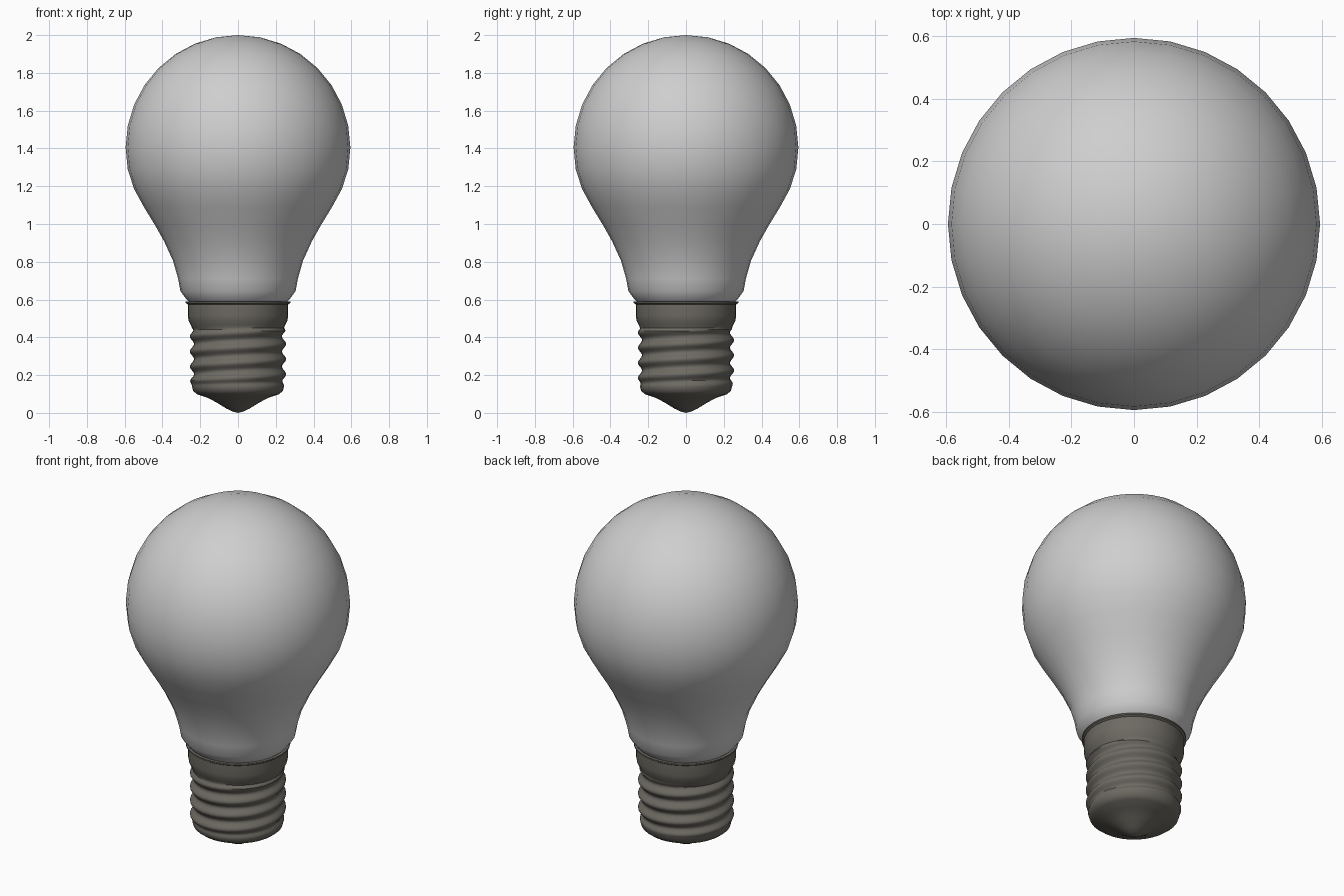
import bpy, bmesh, math

if "Cube" in bpy.data.objects:
    bpy.data.objects.remove(bpy.data.objects["Cube"])

SEG = 32


def material(name, rgb):
    m = bpy.data.materials.new(name)
    m.diffuse_color = (*rgb, 1)
    m.use_nodes = True
    m.node_tree.nodes["Principled BSDF"].inputs["Base Color"].default_value = m.diffuse_color
    return m


def revolve(name, profile, mat, radius_fn=None, angle=40):
    """Lathe a list of (radius, z); radius_fn(r, z, theta) may modulate it."""
    bm = bmesh.new()
    rings = []
    for r, z in profile:
        if r == 0:
            rings.append([bm.verts.new((0, 0, z))] * SEG)
            continue
        ring = []
        for i in range(SEG):
            t = 2 * math.pi * i / SEG
            rr = radius_fn(r, z, t) if radius_fn else r
            ring.append(bm.verts.new((rr * math.cos(t), rr * math.sin(t), z)))
        rings.append(ring)
    for a, b in zip(rings, rings[1:]):
        for i in range(SEG):
            j = (i + 1) % SEG
            bm.faces.new(list(dict.fromkeys((a[i], a[j], b[j], b[i]))))
    bmesh.ops.recalc_face_normals(bm, faces=bm.faces)
    me = bpy.data.meshes.new(name)
    bm.to_mesh(me)
    bm.free()
    me.materials.append(mat)
    ob = bpy.data.objects.new(name, me)
    bpy.context.collection.objects.link(ob)
    bpy.ops.object.select_all(action='DESELECT')
    ob.select_set(True)
    bpy.context.view_layer.objects.active = ob
    bpy.ops.object.shade_smooth_by_angle(angle=math.radians(angle))
    return ob


glass = material("frosted_glass", (0.62, 0.62, 0.62))
metal = material("dull_metal", (0.155, 0.145, 0.125))

# Glass envelope: neck, flare, then a round dome
neck = [(0.255, 0.585), (0.272, 0.6), (0.305, 0.645), (0.317, 0.71), (0.344, 0.805),
        (0.392, 0.91), (0.44, 0.995), (0.498, 1.09), (0.55, 1.185), (0.584, 1.29)]
dome = [(0.595 * math.cos(k * math.pi / 16), 1.405 + 0.595 * math.sin(k * math.pi / 16))
        for k in range(8)] + [(0, 2.0)]
revolve("glass_bulb", neck + dome, glass, angle=60)

# Screw base: contact tip, shoulder, helical thread, collar and thin rim
PITCH, LOW, HIGH = 0.08, 0.14, 0.45


def thread(r, z, t):
    if not LOW <= z <= HIGH:
        return r
    fade = min(1, (z - LOW) / 0.03, (HIGH - z) / 0.015)
    return r + 0.011 * fade * math.cos(2 * math.pi * (z - 0.405) / PITCH - (t - math.pi))


tip = [(0, 0.0), (0.03, 0.008), (0.06, 0.022), (0.11, 0.053), (0.16, 0.08),
       (0.215, 0.098), (0.237, 0.115)]
rows = 40
body = [(0.244, LOW + (HIGH - LOW) * k / rows) for k in range(rows + 1)]
collar = [(0.25, 0.465), (0.262, 0.49), (0.266, 0.515), (0.266, 0.575),
          (0.277, 0.582), (0.277, 0.59), (0.25, 0.59)]
revolve("screw_base", tip + body + collar, metal, thread)
